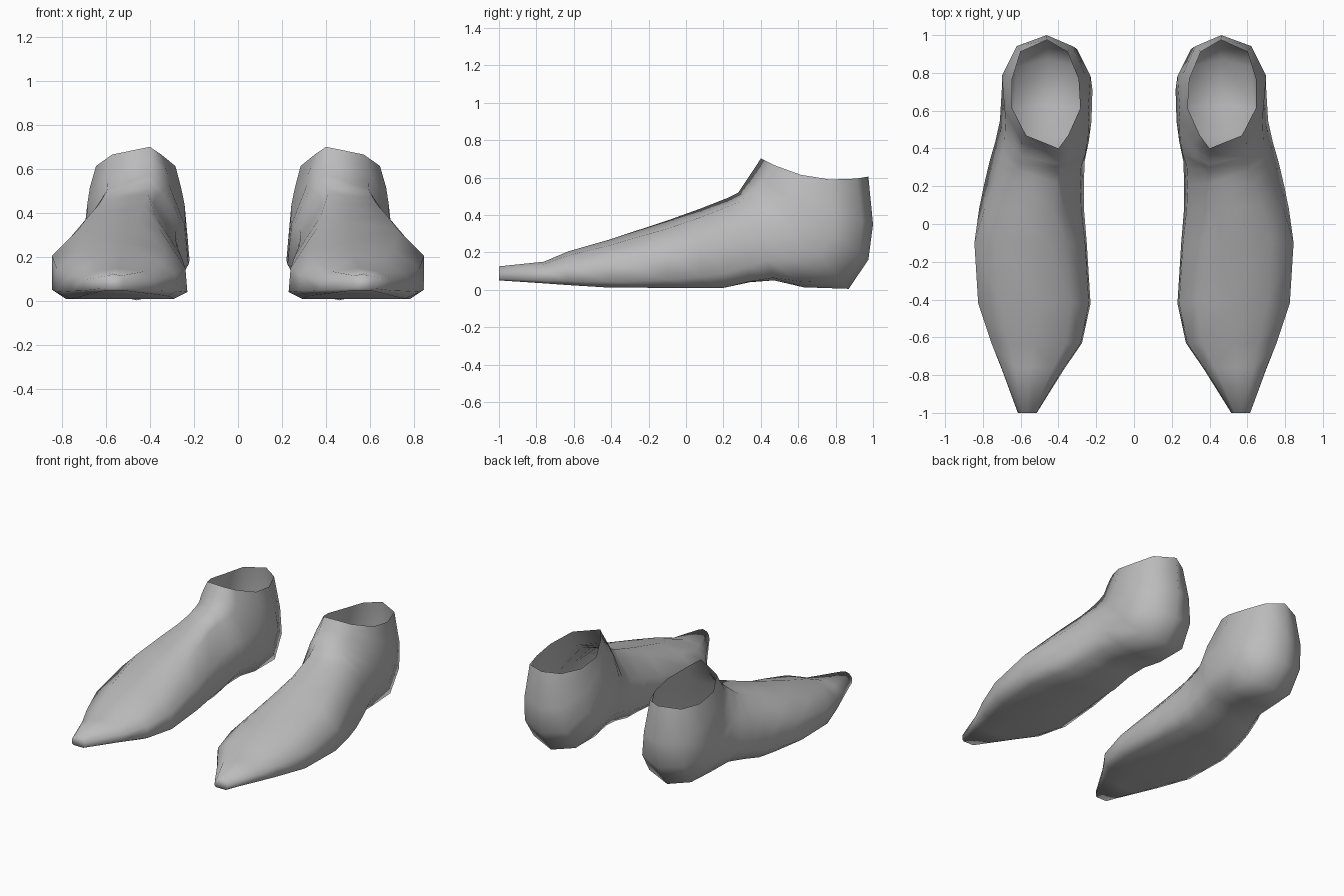
import bpy, bmesh

if "Cube" in bpy.data.objects:
    bpy.data.objects.remove(bpy.data.objects["Cube"])

leather = bpy.data.materials.new("grey")
leather.diffuse_color = (0.5, 0.5, 0.5, 1)
leather.use_nodes = True
leather.node_tree.nodes["Principled BSDF"].inputs["Base Color"].default_value = leather.diffuse_color

# Half-section shapes, top to bottom: position down the ring (t), outer and inner width
SHAPES = [
    dict(t=(.12, .45, .88, 1.0), out=(.60, 1, 1, .78), inn=(.65, .97, 1, .80)),   # forefoot
    dict(t=(.10, .40, .84, 1.0), out=(.38, .80, 1, .72), inn=(.55, .93, 1, .75)), # instep
    dict(t=(.12, .40, .70, .93), out=(.55, .92, 1, .68), inn=(.60, .92, 1, .70)), # heel
    dict(t=(.12, .37, .64, .89), out=(.60, 1, 1, .76), inn=(.60, .95, .9, .58)),  # opening
]

# Rings: top y, top z, bottom y, bottom z, inner x, outer x, ridge x, shape
RINGS = [
    (-1.0, .125, -1.0, .05, .515, .615, .565, 0),
    (-.76, .150, -.77, .035, .37, .70, .55, 0),
    (-.63, .205, -.63, .025, .275, .755, .53, 0),
    (-.42, .265, -.42, .012, .23, .825, .50, 0),
    (-.10, .370, -.10, .010, .25, .845, .46, 0),
    (.08, .435, .08, .010, .265, .82, .43, .5),
    (.22, .490, .20, .010, .265, .795, .41, 1),
    (.28, .520, .34, .040, .262, .765, .40, 1.1),
    (.30, .550, .47, .050, .24, .735, .40, 1.4),
    (.32, .580, .63, .013, .225, .71, .40, 1.8),
    (.34, .610, .87, .005, .22, .70, .40, 2),
    (.36, .640, .975, .16, .225, .70, .40, 2.2),
    (.38, .670, 1.0, .35, .245, .68, .40, 2.6),
    (.40, .702, .975, .605, .275, .645, .40, 3),
]


def blend(key, k):
    i = min(int(k), 2)
    f = k - i
    return [a + (b - a) * f for a, b in zip(SHAPES[i][key], SHAPES[i + 1][key])]


def ring_points(ty, tz, by, bz, xi, xo, xt, k):
    mid = (xi + xo) / 2
    half = (xo - xi) / 2
    sag = .055 * max(0, k - 2)          # the rim dips at the ankle sides

    def at(x, t):
        return (x, ty + (by - ty) * t, tz + (bz - tz) * t - sag * 4 * t * (1 - t))

    ts = blend("t", k)
    outer = [at(mid + half * u, t) for u, t in zip(blend("out", k), ts)]
    inner = [at(mid - half * u, t) for u, t in zip(blend("inn", k), ts)]
    return [at(xt, 0)] + outer + [at(mid, 1)] + inner[::-1]


def shoe(name, side):
    bm = bmesh.new()
    rings = [[bm.verts.new((side * x, y, z)) for x, y, z in ring_points(*r)] for r in RINGS]
    n = len(rings[0])
    for a, b in zip(rings, rings[1:]):
        for i in range(n):
            j = (i + 1) % n
            bm.faces.new((a[i], a[j], b[j], b[i]))
    bm.faces.new(rings[0])              # toe cap; the ankle stays open
    bmesh.ops.recalc_face_normals(bm, faces=bm.faces)
    for f in bm.faces:
        f.smooth = True
    mesh = bpy.data.meshes.new(name)
    bm.to_mesh(mesh)
    bm.free()
    mesh.materials.append(leather)
    obj = bpy.data.objects.new(name, mesh)
    bpy.context.collection.objects.link(obj)


shoe("left_shoe", 1)
shoe("right_shoe", -1)
